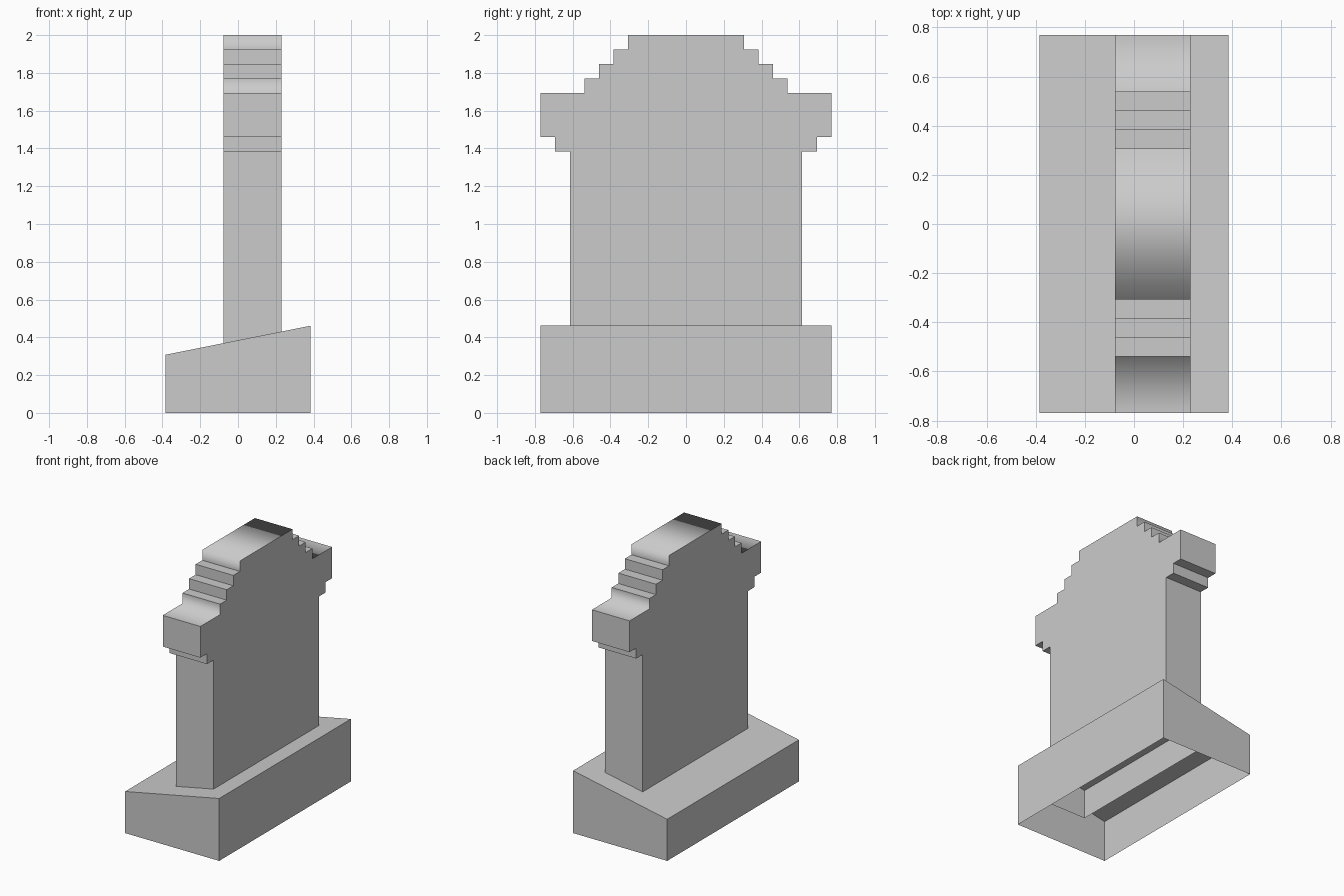
import bpy
import bmesh

cube = bpy.data.objects.get("Cube")
if cube:
    bpy.data.objects.remove(cube, do_unlink=True)

U = 2 / 26  # one block unit

stone = bpy.data.materials.new("grey stone")
stone.use_nodes = True
grey = (0.6, 0.6, 0.6, 1)
stone.diffuse_color = grey
stone.node_tree.nodes["Principled BSDF"].inputs["Base Color"].default_value = grey


def extrude_profile(name, profile, to_point, start, end, soft=()):
    """Sweep a closed outline from start to end, leaving its first segment open.
    Edges swept from the points listed in soft stay smooth."""
    bm = bmesh.new()
    rings = [[bm.verts.new([c * U for c in to_point(p, d)]) for p in profile]
             for d in (start, end)]
    a, b = rings
    n = len(profile)
    bm.faces.new(a)
    bm.faces.new(b)
    for i in range(1, n):
        j = (i + 1) % n
        bm.faces.new((a[i], a[j], b[j], b[i]))
    bmesh.ops.recalc_face_normals(bm, faces=bm.faces)
    for face in bm.faces:
        face.smooth = True
    for edge in bm.edges:
        edge.smooth = False
    for i, p in enumerate(profile):
        if p in soft:
            bm.edges.get((a[i], b[i])).smooth = True
    mesh = bpy.data.meshes.new(name)
    bm.to_mesh(mesh)
    bm.free()
    mesh.materials.append(stone)
    obj = bpy.data.objects.new(name, mesh)
    bpy.context.collection.objects.link(obj)
    return obj


# Plinth: sloping top, hollow and open underneath
extrude_profile("plinth", [(-5, 0), (5, 0), (5, 6), (-5, 4)],
                lambda p, y: (p[0], y, p[1]), -10, 10)

# Headstone: stepped outline mirrored in y, open foot sunk into the plinth
half = [(8, 2), (8, 18), (9, 18), (9, 19), (10, 19), (10, 22), (7, 22), (7, 23),
        (6, 23), (6, 24), (5, 24), (5, 25), (4, 25), (4, 26)]
mirrored = [(-y, z) for y, z in half]
outline = [mirrored[0]] + half + mirrored[:0:-1]
rounded = {(s * y, z) for s in (-1, 1) for y, z in ((4, 26), (7, 22))}
extrude_profile("headstone", outline, lambda p, x: (x, p[0], p[1]), -1, 3, rounded)
